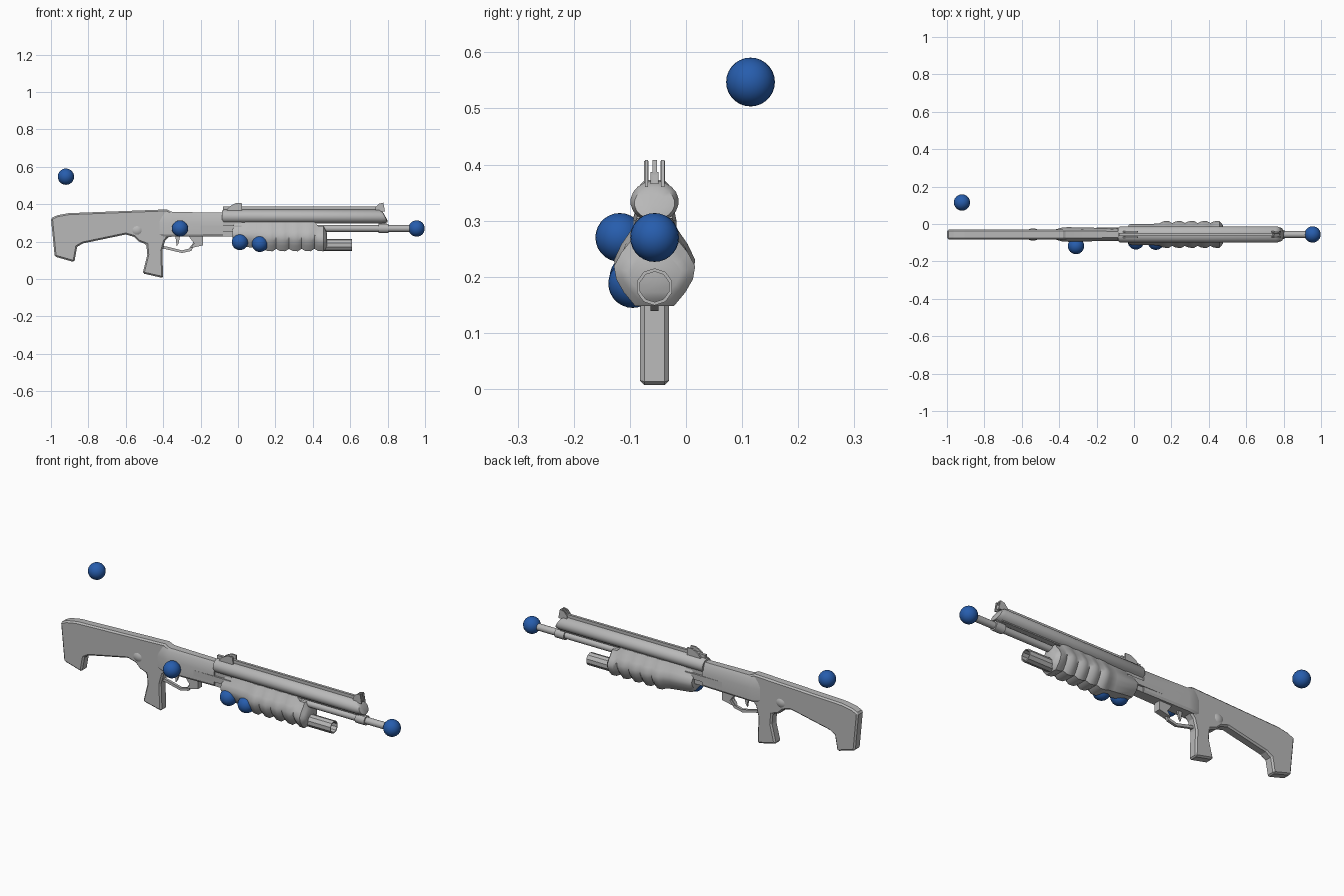
import bpy, bmesh, math
from mathutils import Vector

if "Cube" in bpy.data.objects:
    bpy.data.objects.remove(bpy.data.objects["Cube"])

Y = -0.056  # centre plane of the body


def material(name, rgb):
    m = bpy.data.materials.new(name)
    m.diffuse_color = (*rgb, 1)
    m.use_nodes = True
    m.node_tree.nodes["Principled BSDF"].inputs["Base Color"].default_value = m.diffuse_color
    return m


GREY = material("grey", (0.48, 0.48, 0.48))
BLUE = material("blue", (0.02, 0.11, 0.42))


def finish(bm, name, mat=GREY, smooth=35, bevel=0):
    bmesh.ops.recalc_face_normals(bm, faces=bm.faces)
    me = bpy.data.meshes.new(name)
    bm.to_mesh(me)
    bm.free()
    ob = bpy.data.objects.new(name, me)
    bpy.context.collection.objects.link(ob)
    me.materials.append(mat)
    if bevel:
        b = ob.modifiers.new("bevel", 'BEVEL')
        b.width, b.segments, b.limit_method = bevel, 1, 'ANGLE'
        b.angle_limit = math.radians(60)
    if smooth:
        bpy.ops.object.select_all(action='DESELECT')
        bpy.context.view_layer.objects.active = ob
        ob.select_set(True)
        bpy.ops.object.shade_smooth_by_angle(angle=math.radians(smooth))
    return ob


def plate(name, pts, half, y=Y, bevel=0):
    """Side profile (x, z) extruded evenly about y."""
    bm = bmesh.new()
    f = bm.faces.new([bm.verts.new((x, y - half, z)) for x, z in pts])
    ext = bmesh.ops.extrude_face_region(bm, geom=[f])
    vs = [v for v in ext["geom"] if isinstance(v, bmesh.types.BMVert)]
    bmesh.ops.translate(bm, verts=vs, vec=(0, 2 * half, 0))
    return finish(bm, name, smooth=0, bevel=bevel)


def loft(name, rings, smooth=35, caps=True):
    """Skin equal-length rings of points."""
    bm = bmesh.new()
    rs = [[bm.verts.new(p) for p in r] for r in rings]
    n = len(rs[0])
    for a, b in zip(rs, rs[1:]):
        for i in range(n):
            j = (i + 1) % n
            bm.faces.new((a[i], a[j], b[j], b[i]))
    if caps:
        bm.faces.new(rs[0])
        bm.faces.new(rs[-1])
    return finish(bm, name, smooth=smooth)


def ring(x, z, ry, rz, n, tilt=0):
    out = []
    for i in range(n):
        a = math.tau * (i + 0.5) / n
        out.append((x + tilt * math.sin(a), Y + ry * math.cos(a), z + rz * math.sin(a)))
    return out


def ball(name, pos, r, mat, scale=(1, 1, 1)):
    bm = bmesh.new()
    bmesh.ops.create_uvsphere(bm, u_segments=24, v_segments=14, radius=r)
    bmesh.ops.scale(bm, verts=bm.verts, vec=scale)
    bmesh.ops.translate(bm, verts=bm.verts, vec=pos)
    return finish(bm, name, mat, smooth=60)


# Shoulder stock with pistol grip
plate("stock", [(-1, .325), (-.965, .341), (-.905, .352), (-.38, .372), (-.355, .358),
                (-.34, .228), (-.37, .226), (-.39, .205), (-.405, .15), (-.4, .005),
                (-.51, .03), (-.485, .13), (-.49, .185), (-.53, .2), (-.555, .225),
                (-.6, .238), (-.83, .19), (-.86, .172), (-.875, .09), (-.98, .12)],
      .026, bevel=.008)
ball("thumb_swell", (-.54, Y, .26), .042, GREY, (1, .78, .9))


# Receiver, tapering forward, narrower at the top
def receiver_ring(x, w, top, bottom):
    half = [(.5 * w, top), (.75 * w, top - .015), (w, .3), (w, bottom + .012), (.8 * w, bottom)]
    return [(x, Y + y, z) for y, z in half] + [(x, Y - y, z) for y, z in reversed(half)]


loft("receiver", [receiver_ring(-.42, .027, .368, .23), receiver_ring(-.38, .038, .37, .225),
                  receiver_ring(-.35, .039, .358, .226), receiver_ring(-.08, .033, .355, .228)],
     smooth=25)
plate("action_body", [(-.1, .31), (.02, .31), (.02, .228), (-.1, .228)], .026)
for s in (-1, 1):
    plate("action_bar", [(-.2, .285), (.02, .285), (.02, .255), (-.2, .255)], .005, Y + s * .031)

# Trigger guard, mount and trigger
plate("guard_mount", [(-.265, .23), (-.187, .23), (-.187, .18), (-.255, .165), (-.235, .19)], .018)
plate("trigger_guard", [(-.41, .178), (-.375, .172), (-.3, .153), (-.262, .162), (-.235, .2),
                        (-.225, .2), (-.25, .15), (-.3, .139), (-.38, .158), (-.41, .163)], .007)
plate("trigger", [(-.335, .23), (-.31, .23), (-.318, .19), (-.328, .175)], .005)

# Upper tube with slanted nose
loft("upper_tube", [ring(-.085, .334, .036, .032, 20), ring(-.075, .334, .043, .037, 20),
                    ring(.765, .334, .043, .037, 20, -.01), ring(.786, .331, .036, .029, 20, -.014),
                    ring(.79, .33, .022, .018, 20, -.01)])
plate("lower_spine", [(-.08, .31), (.77, .31), (.77, .297), (-.08, .297)], .022)
plate("top_rib", [(-.08, .365), (.78, .365), (.78, .387), (-.08, .387)], .007)

# Sights
plate("front_sight", [(.735, .38), (.752, .402), (.777, .408), (.782, .365), (.735, .365)], .004)
for s in (-1, 1):
    plate("rear_sight", [(-.06, .37), (-.045, .388), (-.012, .406), (.02, .406), (.022, .36),
                         (-.06, .36)], .004, Y + s * .0145)
    plate("front_sight_wing", [(.735, .382), (.752, .402), (.777, .408), (.786, .36), (.735, .36)],
          .003, Y + s * .0145)

# Main barrel and its bracket
loft("barrel", [ring(-.08, .27, .018, .018, 16), ring(.95, .27, .018, .018, 16)])
loft("barrel_ring", [ring(.75, .27, .025, .025, 16), ring(.805, .27, .025, .025, 16)])
plate("barrel_bracket", [(.745, .32), (.785, .315), (.803, .28), (.755, .27)], .009)


# Ribbed fore-end
def fore_ring(x, k, top, bottom):
    half = [(.03, 1), (.042, .85), (.058, .7), (.071, .52), (.067, .35), (.054, .18), (.034, 0)]
    pts = [(k * y, bottom + (top - bottom) * t) for y, t in half]
    return [(x, Y + y, z) for y, z in pts] + [(x, Y - y, z) for y, z in reversed(pts)]


sections = [(-.03, .72, .285, .2), (-.015, .78, .302, .178), (.1, .8, .305, .165),
            (.135, .84, .305, .16)]
for i in range(5):
    x = .17 + .068 * i
    top = .305 - max(0, x - .4) * .5
    sections += [(x - .014, .99, top, .15), (x + .014, 1.02, top, .148)]
    if i < 4:
        sections.append((x + .034, .86, top, .161))
sections += [(.468, .85, .262, .16), (.476, .68, .245, .172)]
loft("fore_end", [fore_ring(*s) for s in sections], smooth=40)

# Hollow lower tube
loft("lower_tube", [ring(.44, .182, .033, .033, 10), ring(.61, .182, .033, .033, 10),
                    ring(.61, .182, .027, .027, 10), ring(.46, .182, .027, .027, 10)])

# Marker balls
for p in [(-.92, .115, .547), (-.31, -.118, .27), (.01, -.093, .198), (.117, -.095, .188),
          (.955, Y, .27)]:
    ball("marker_ball", p, .0435, BLUE)
